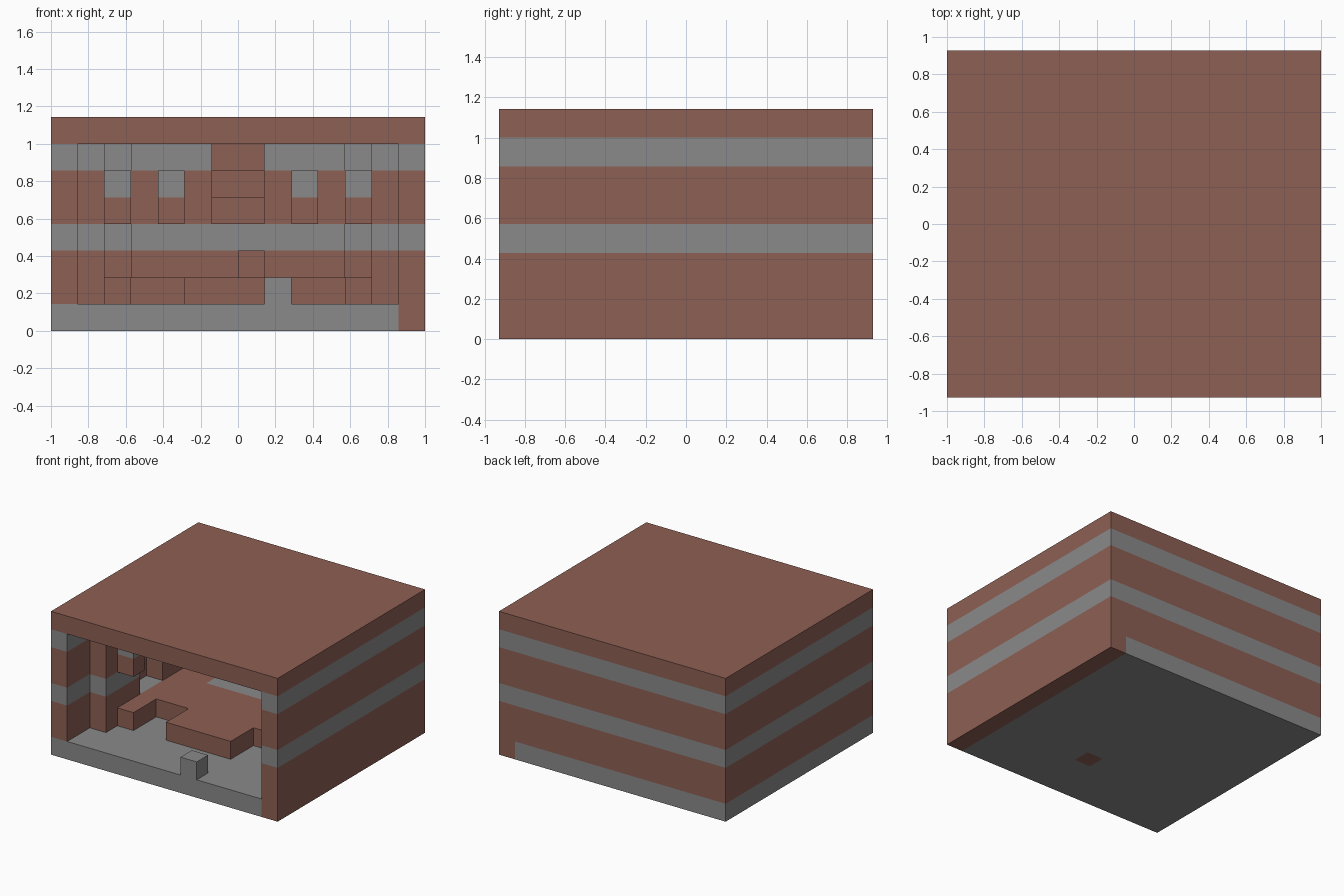
import bpy
import bmesh

if "Cube" in bpy.data.objects:
    bpy.data.objects.remove(bpy.data.objects["Cube"])

U = 1 / 7                      # one block
W, D, H = 14, 13, 8            # blocks wide, deep, high


def material(name, color):
    m = bpy.data.materials.new(name)
    m.use_nodes = True
    m.diffuse_color = color
    m.node_tree.nodes["Principled BSDF"].inputs["Base Color"].default_value = color
    return m


brown = material("brown brick", (0.27, 0.115, 0.088, 1))
grey = material("grey stone", (0.255, 0.255, 0.255, 1))


def add_box(bm, x, y, z):
    """Add a box given its block ranges along each axis."""
    verts = bmesh.ops.create_cube(bm, size=1)["verts"]
    for v in verts:
        v.co = (((x[1] if v.co.x > 0 else x[0]) - W / 2) * U,
                ((y[1] if v.co.y > 0 else y[0]) - D / 2) * U,
                (z[1] if v.co.z > 0 else z[0]) * U)


def build(name, boxes, *mats, edit=None):
    bm = bmesh.new()
    for b in boxes:
        add_box(bm, *b)
    if edit:
        edit(bm)
    mesh = bpy.data.meshes.new(name)
    bm.to_mesh(mesh)
    bm.free()
    for m in mats:
        mesh.materials.append(m)
    obj = bpy.data.objects.new(name, mesh)
    bpy.context.collection.objects.link(obj)
    return obj


def mirrored(boxes):
    """The boxes plus their copies on the other side of x = 0."""
    return boxes + [((W - x[1], W - x[0]), y, z) for x, y, z in boxes]


# Floor with a brown edge strip and one brown block seen underneath
def paint_floor(bm):
    cuts = [(0, 7), (0, 8), (0, 13), (1, 3), (1, 4)]
    for axis, n in cuts:
        co, no = [0, 0, 0], [0, 0, 0]
        co[axis] = (n - (W, D)[axis] / 2) * U
        no[axis] = 1
        bmesh.ops.bisect_plane(bm, geom=bm.verts[:] + bm.edges[:] + bm.faces[:],
                               plane_co=co, plane_no=no)
    for f in bm.faces:
        c = f.calc_center_median()
        i, j = c.x / U + W / 2, c.y / U + D / 2
        f.material_index = int(i > 13 or (7 < i < 8 and 3 < j < 4))


build("floor", [((0, W), (0, D), (0, 1))], grey, brown, edit=paint_floor)

# Striped walls with inner pillars
bands = [("lower", 1, 3, brown), ("middle", 3, 4, grey),
         ("upper", 4, 6, brown), ("top", 6, 7, grey)]
for label, z0, z1, mat in bands:
    z = (z0, z1)
    sides = mirrored([((0, 1), (0, D), z),
                      ((1, 2), (2, 5), z),
                      ((1, 2), (7, 10), z)])
    back = [((1, 13), (12, 13), z), ((3, 11), (11, 12), z)]
    build(label + "_wall_band", sides + back, mat)

build("roof", [((0, W), (0, D), (7, H))], brown)

# Raised platform with side tongues and a central tongue
step = (1, 2)
build("platform",
      mirrored([((2, 3), (3, 5), step), ((2, 4), (8, 12), step)])
      + [((5, 9), (3, 5), step), ((2, 12), (5, 8), step)], brown)
build("platform_inlay", [((4, 10), (8, 11), step)], grey)
build("alcove_sill", mirrored([((1, 2), (5, 7), step),
                               ((1, 2), (10, 12), step)]), grey)

# Loose blocks
build("front_block", [((8, 9), (0, 1), step)], grey)
build("back_block", [((7, 8), (10, 11), (2, 3))], brown)

# Wall lamps on the side and back pillars
spots = [((2, 3), (3, 4)), ((4, 5), (10, 11))]
build("lamp_bracket", mirrored([(x, y, (4, 5)) for x, y in spots]), brown)
build("lamp_head", mirrored([(x, y, (5, 6)) for x, y in spots]), grey)

# Stepped hood on the back wall
build("back_hood", [((6, 8), (8 + n, 11), (4 + n, 5 + n)) for n in range(3)], brown)
